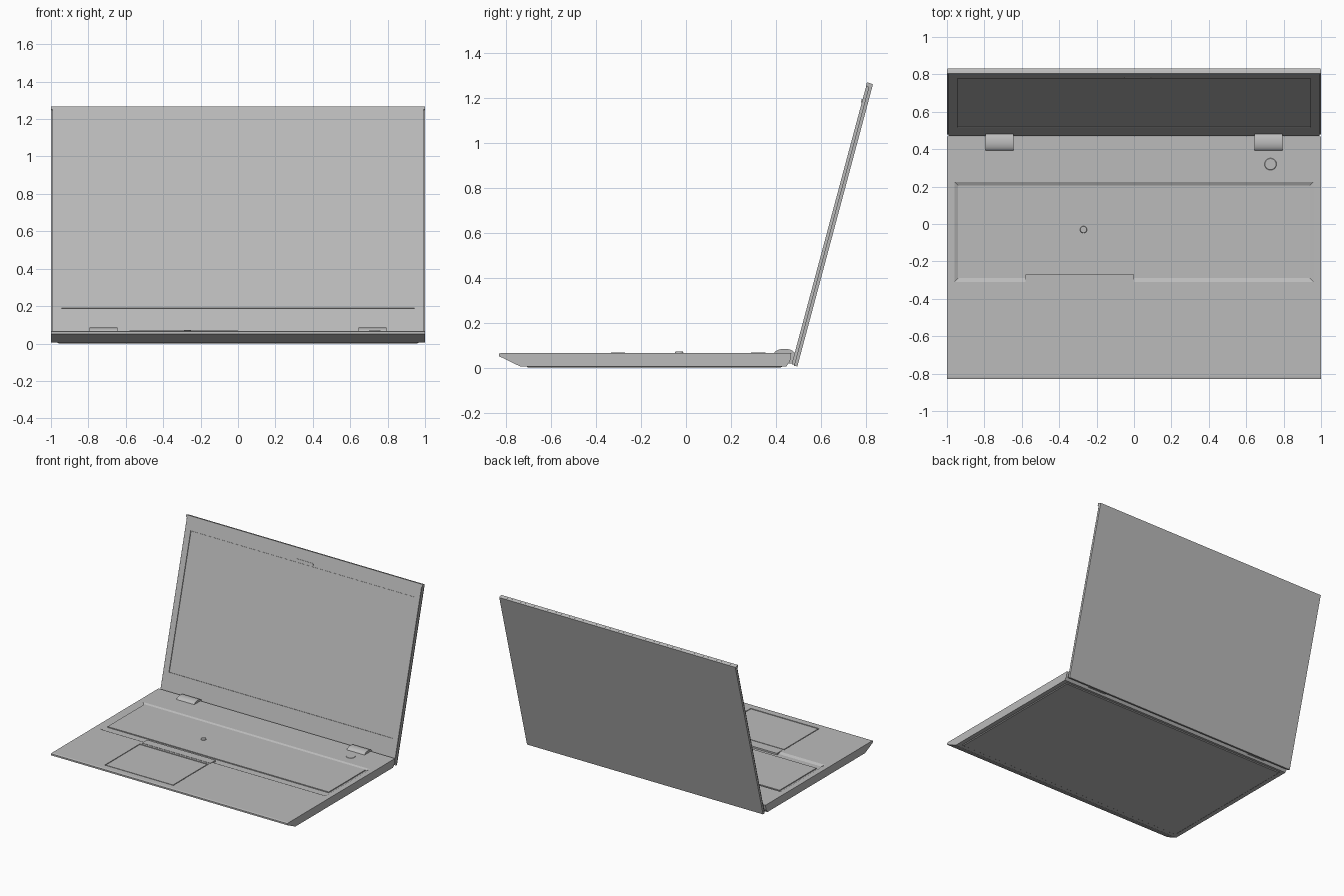
import bpy, bmesh, math
from mathutils import Matrix, Vector

if "Cube" in bpy.data.objects:
    bpy.data.objects.remove(bpy.data.objects["Cube"], do_unlink=True)

GREY = (0.5, 0.5, 0.5, 1)
mat = bpy.data.materials.new("plain grey")
mat.use_nodes = True
mat.diffuse_color = GREY
mat.node_tree.nodes["Principled BSDF"].inputs["Base Color"].default_value = GREY


def finish(name, bm, matrix=None):
    bmesh.ops.recalc_face_normals(bm, faces=bm.faces)
    mesh = bpy.data.meshes.new(name)
    bm.to_mesh(mesh)
    bm.free()
    mesh.materials.append(mat)
    ob = bpy.data.objects.new(name, mesh)
    bpy.context.collection.objects.link(ob)
    if matrix:
        ob.matrix_world = matrix
    return ob


def box(name, x, y, z, taper=0, matrix=None):
    """Box from three (low, high) ranges; taper shrinks the bottom face."""
    bm = bmesh.new()
    rings = []
    for h, t in ((z[0], taper), (z[1], 0)):
        rings.append([bm.verts.new((px, py, h)) for px, py in (
            (x[0] + t, y[0] + t), (x[1] - t, y[0] + t),
            (x[1] - t, y[1] - t), (x[0] + t, y[1] - t))])
    low, high = rings
    bm.faces.new(low)
    bm.faces.new(high)
    for i in range(4):
        j = (i + 1) % 4
        bm.faces.new((low[i], low[j], high[j], high[i]))
    return finish(name, bm, matrix)


def extrude_x(name, profile, x0, x1):
    """Extrude a (y, z) profile across x."""
    bm = bmesh.new()
    face = bm.faces.new([bm.verts.new((x0, y, z)) for y, z in profile])
    new = bmesh.ops.extrude_face_region(bm, geom=[face])["geom"]
    bmesh.ops.translate(bm, vec=(x1 - x0, 0, 0),
                        verts=[v for v in new if isinstance(v, bmesh.types.BMVert)])
    return finish(name, bm)


def carve(ob, cutter):
    """Cut one solid out of another, then discard the cutter."""
    mod = ob.modifiers.new("cut", "BOOLEAN")
    mod.operation, mod.solver, mod.object = "DIFFERENCE", "EXACT", cutter
    bpy.context.view_layer.update()
    ev = ob.evaluated_get(bpy.context.evaluated_depsgraph_get())
    mesh = bpy.data.meshes.new_from_object(ev)
    ob.modifiers.clear()
    ob.data = mesh
    bpy.data.objects.remove(cutter, do_unlink=True)


def disc(name, radius, depth, at):
    bm = bmesh.new()
    bmesh.ops.create_cone(bm, cap_ends=True, segments=20, radius1=radius,
                          radius2=radius * 0.85, depth=depth)
    return finish(name, bm, Matrix.Translation(at))


def smooth(ob):
    bpy.ops.object.select_all(action="DESELECT")
    ob.select_set(True)
    bpy.context.view_layer.objects.active = ob
    bpy.ops.object.shade_smooth_by_angle()


# Base wedge with a slanted front underside
DECK = 0.067
base = extrude_x("base", [(-0.83, DECK - 0.003), (-0.83, 0.052), (-0.735, 0.006),
                          (0.445, 0.006), (0.462, 0.03), (0.468, DECK),
                          (-0.815, DECK)], -1, 1)
carve(base, box("well_cut", (-0.98, 0.98), (-0.33, 0.245), (DECK - 0.01, DECK + 0.01), 0.04))
carve(base, box("pad_cut", (-0.585, -0.005), (-0.775, -0.35), (DECK - 0.005, DECK + 0.01)))
box("bottom_plate", (-0.97, 0.97), (-0.71, 0.43), (0.001, 0.008), 0.01)

# Keyboard, touchpad and its buttons
box("keyboard", (-0.935, 0.935), (-0.24, 0.205), (DECK - 0.012, DECK - 0.003))
box("touchpad", (-0.578, -0.012), (-0.768, -0.357), (DECK - 0.008, DECK - 0.001))
box("pad_buttons", (-0.58, 0), (-0.333, -0.27), (DECK - 0.012, DECK + 0.002))
smooth(disc("pointing_stick", 0.02, 0.014, (-0.27, -0.03, DECK - 0.001)))
smooth(disc("power_button", 0.035, 0.004, (0.73, 0.32, DECK)))

# Rounded hinge covers
for side, name in ((-1, "right_hinge"), (1, "left_hinge")):
    arc = [math.radians(a) for a in range(0, 181, 12)]
    profile = [(0.437 + 0.047 * math.cos(a), 0.06 + 0.025 * math.sin(a)) for a in arc]
    hinge = extrude_x(name, profile + [(0.42, 0.02), (0.472, 0.02)],
                      side * 0.72 - 0.075, side * 0.72 + 0.075)
    smooth(hinge)

# Lid frame: local x across, y up the lid, z out of the screen
up = Vector((0, 0.335, 1.25)).normalized()
out = Vector((0, -up.z, up.y))
lid_frame = Matrix(((1, 0, 0, 0), (0, up.y, out.y, 0.468),
                    (0, up.z, out.z, 0.012), (0, 0, 0, 1)))
LENGTH = 1.30
lid = box("lid_bezel", (-0.992, 0.992), (0.005, LENGTH - 0.012), (-0.014, 0), 0, lid_frame)
carve(lid, box("screen_cut", (-0.945, 0.945), (0.182, 1.198), (-0.006, 0.01), 0, lid_frame))
box("screen", (-0.943, 0.943), (0.184, 1.196), (-0.01, -0.003), 0, lid_frame)
box("lid_cover", (-1, 1), (0, LENGTH), (-0.027, -0.012), 0.002, lid_frame)
box("lid_top_lip", (-1, 1), (LENGTH - 0.018, LENGTH), (-0.014, 0.001), 0, lid_frame)
box("latch", (-0.05, 0.09), (1.207, 1.222), (-0.002, 0.004), 0, lid_frame)
